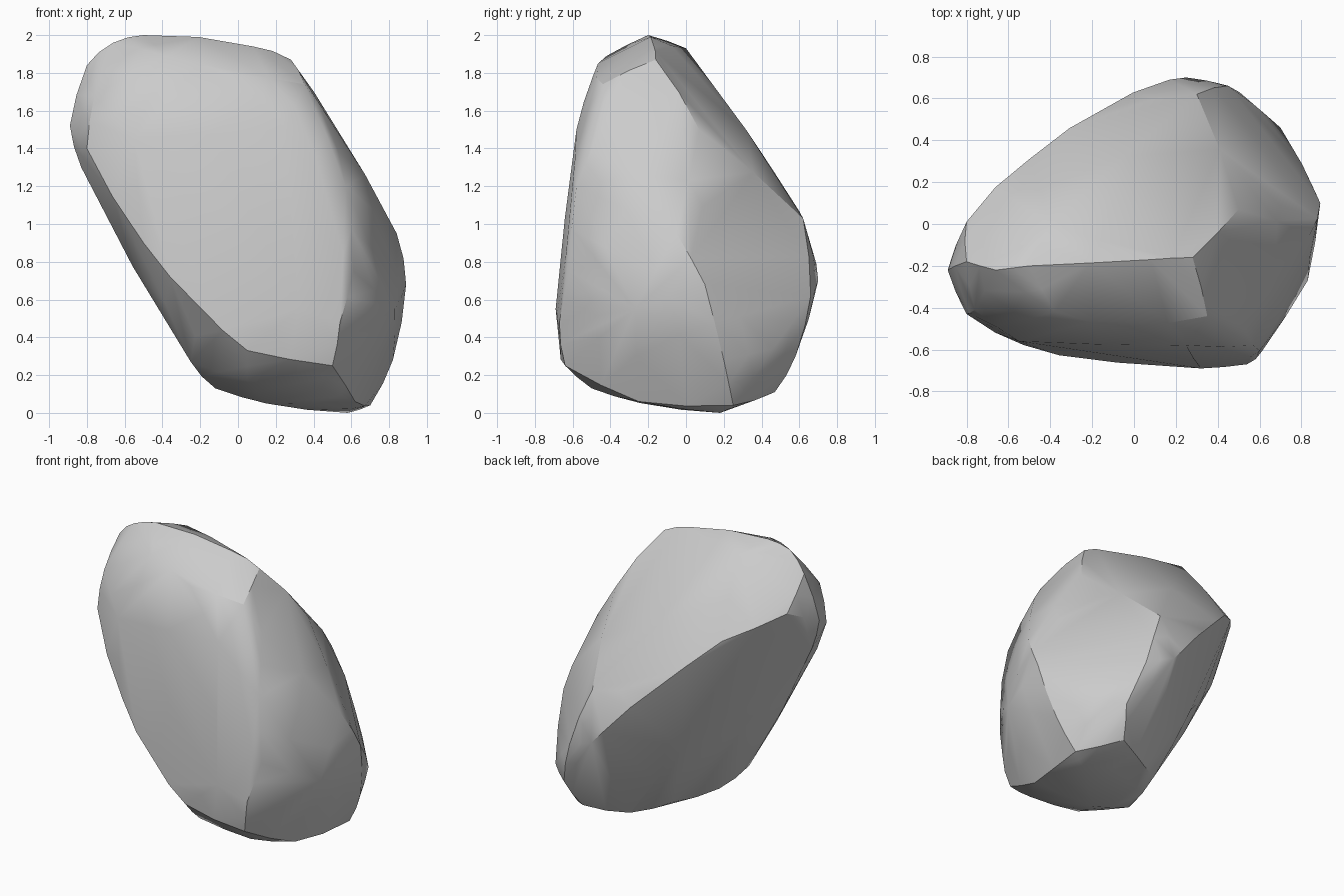
import bpy, bmesh, math

if "Cube" in bpy.data.objects:
    bpy.data.objects.remove(bpy.data.objects["Cube"])

# Key corner points of the boulder, grouped by region
crown = [(-.5, -.2, 2), (-.66, -.22, 1.96), (-.38, -.42, 1.89), (.08, -.17, 1.94),
         (.28, -.16, 1.87), (-.03, -.49, 1.79), (-.8, -.18, 1.84), (-.76, -.41, 1.68),
         (-.89, -.22, 1.52), (-.8, .01, 1.63), (-.8, -.43, 1.4), (-.83, -.22, 1.3),
         (-.4, 0, 1.93), (.35, -.44, 1.74), (.48, -.42, 1.56)]
front = [(-.55, -.56, 1.45), (-.5, -.58, .9), (.25, -.58, 1.5), (-.2, -.64, .55),
         (.05, -.66, .33), (.32, -.69, .55), (.54, -.67, .48), (.5, -.64, .25),
         (.61, -.61, .75), (.57, -.58, 1.2)]
foot = [(-.12, -.2, .13), (-.25, -.35, .27), (.05, -.5, .17), (.45, -.5, .13),
        (.15, -.23, .05), (.58, .18, 0), (.2, .34, .08), (.7, .25, .04),
        (.62, -.25, .06), (.48, .47, .11), (-.02, .17, .15)]
back = [(.55, .58, .3), (.7, .46, .34), (.82, .2, .28), (.25, .7, .7), (.45, .66, .62),
        (.1, .66, .88), (-.1, .57, 1.1), (-.5, .31, 1.47), (.89, .1, .68), (-.2, .33, .65),
        (.83, -.27, .55), (.84, -.05, .95), (.5, .07, 1.5), (.3, .62, 1.03)]


def skin(points):
    """Convex skin around the points, inner leftovers removed."""
    bm = bmesh.new()
    for p in points:
        bm.verts.new(p)
    bmesh.ops.convex_hull(bm, input=bm.verts[:])
    bmesh.ops.delete(bm, geom=[v for v in bm.verts if not v.link_faces], context='VERTS')
    bmesh.ops.recalc_face_normals(bm, faces=bm.faces[:])
    bm.normal_update()
    return bm


def clamp(value, low, high):
    return max(low, min(high, value))


# Wear the edges: add a slightly bulged midpoint to each bent edge
bm = skin(crown + front + foot + back)
points = [v.co.copy() for v in bm.verts]
for e in bm.edges:
    if len(e.link_faces) != 2:
        continue
    angle = e.calc_face_angle(0)
    if angle > math.radians(6):
        n = (e.link_faces[0].normal + e.link_faces[1].normal).normalized()
        bulge = min(.02, .2 * e.calc_length() * math.tan(angle / 4))
        x, y, z = (e.verts[0].co + e.verts[1].co) / 2 + n * bulge
        points.append((clamp(x, -.89, .89), clamp(y, -.7, .7), clamp(z, 0, 2)))
bm.free()

# Final skin with nearly flat neighbours merged into broad facets
bm = skin(points)
bmesh.ops.dissolve_limit(bm, angle_limit=math.radians(2), verts=bm.verts[:], edges=bm.edges[:])
bmesh.ops.recalc_face_normals(bm, faces=bm.faces[:])
mesh = bpy.data.meshes.new("boulder")
bm.to_mesh(mesh)
bm.free()

boulder = bpy.data.objects.new("boulder", mesh)
bpy.context.collection.objects.link(boulder)
bpy.context.view_layer.objects.active = boulder
boulder.select_set(True)
bpy.ops.object.shade_smooth_by_angle(angle=math.radians(30))
